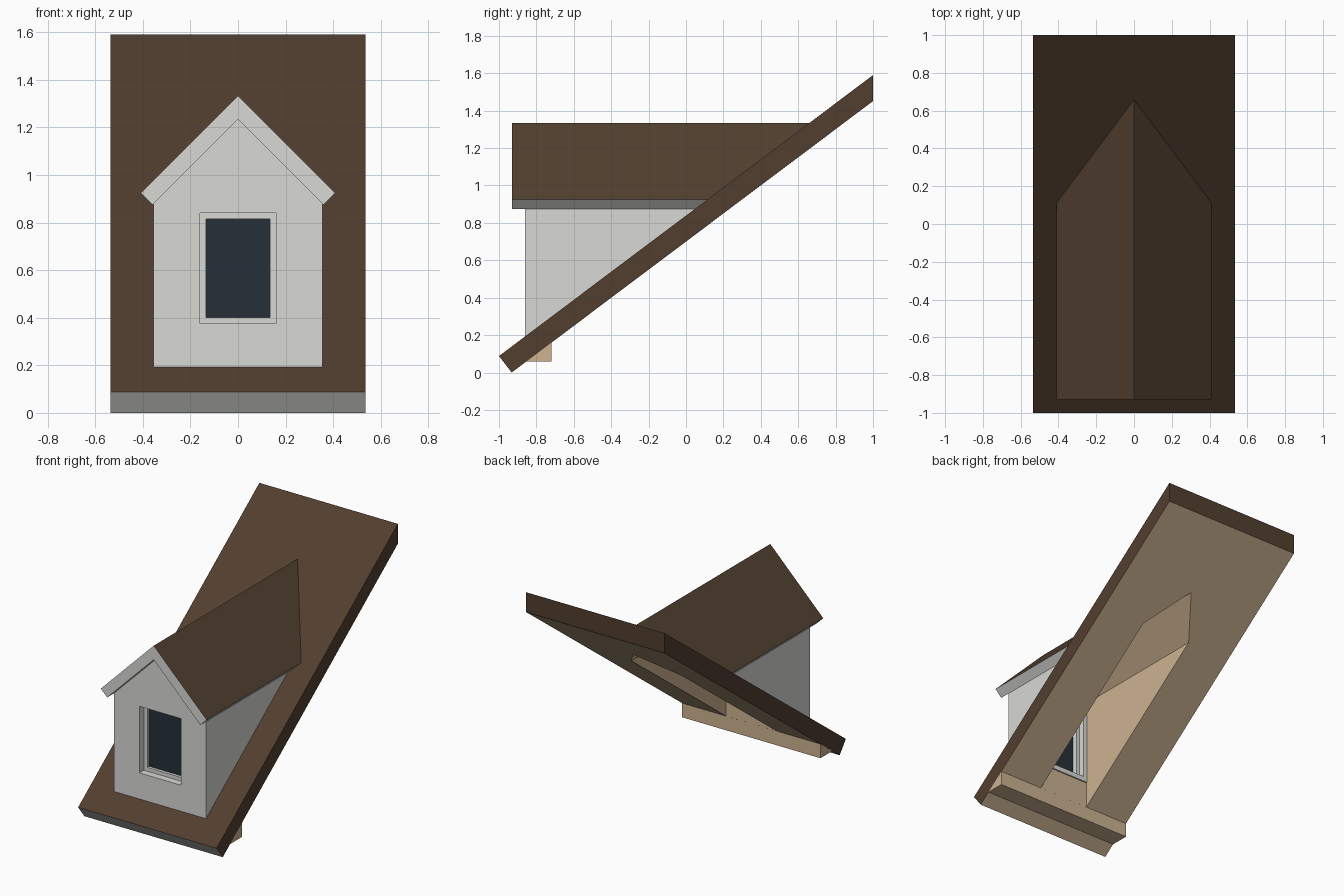
import bpy, bmesh
from mathutils import Vector

if "Cube" in bpy.data.objects:
    bpy.data.objects.remove(bpy.data.objects["Cube"])


def srgb(r, g, b):
    def lin(c):
        c /= 255
        return c / 12.92 if c <= 0.04045 else ((c + 0.055) / 1.055) ** 2.4
    return (lin(r), lin(g), lin(b), 1)


MATS = []
for name, col in (("roof_brown", (82, 63, 47)), ("wall_white", (216, 216, 213)),
                  ("inner_tan", (205, 179, 145)), ("glass_dark", (37, 48, 57))):
    m = bpy.data.materials.new(name)
    m.diffuse_color = srgb(*col)
    m.use_nodes = True
    m.node_tree.nodes["Principled BSDF"].inputs["Base Color"].default_value = m.diffuse_color
    MATS.append(m)
BROWN, WHITE, TAN, GLASS = range(4)

SLOPE, UP = 0.751, 0.088          # main roof slope, top surface height at y = -1


def mid_roof_y(z):
    """y where the height z meets the middle of the main roof slab."""
    return (z - UP + 0.07) / SLOPE - 1


def finish(name, bm, rule):
    bmesh.ops.recalc_face_normals(bm, faces=bm.faces)
    bm.normal_update()
    for f in bm.faces:
        f.material_index = rule(f.normal) if callable(rule) else rule
    me = bpy.data.meshes.new(name)
    bm.to_mesh(me)
    bm.free()
    for m in MATS:
        me.materials.append(m)
    ob = bpy.data.objects.new(name, me)
    bpy.context.collection.objects.link(ob)
    return ob


def loft(name, a, b, rule):
    """Solid between two matching outlines."""
    bm = bmesh.new()
    va = [bm.verts.new(p) for p in a]
    vb = [bm.verts.new(p) for p in b]
    bm.faces.new(va)
    bm.faces.new(vb[::-1])
    n = len(va)
    for i in range(n):
        j = (i + 1) % n
        bm.faces.new((va[i], vb[i], vb[j], va[j]))
    return finish(name, bm, rule)


def along_x(name, yz, half, rule):
    return loft(name, [(-half, y, z) for y, z in yz], [(half, y, z) for y, z in yz], rule)


def along_y(name, xz, front, back, rule):
    """Extrude an x-z profile; back is a y value or a function of z."""
    end = back if callable(back) else (lambda z: back)
    return loft(name, [(x, front, z) for x, z in xz], [(x, end(z), z) for x, z in xz], rule)


def house(half, bottom, peak):
    """Pentagon with a 45 degree gable."""
    return [(-half, bottom), (half, bottom), (half, peak - half), (0, peak), (-half, peak - half)]


def rect(half, z0, z1):
    return [(-half, z0), (half, z0), (half, z1), (-half, z1)]


def ring(name, half, z0, z1, width, front, back):
    bm = bmesh.new()
    o = [bm.verts.new((x, front, z)) for x, z in rect(half, z0, z1)]
    i = [bm.verts.new((x, front, z)) for x, z in rect(half - width, z0 + width, z1 - width)]
    faces = [bm.faces.new((o[k], o[(k + 1) % 4], i[(k + 1) % 4], i[k])) for k in range(4)]
    ext = bmesh.ops.extrude_face_region(bm, geom=faces, use_keep_orig=True)
    bmesh.ops.translate(bm, vec=Vector((0, back - front, 0)),
                        verts=[v for v in ext["geom"] if isinstance(v, bmesh.types.BMVert)])
    return finish(name, bm, WHITE)


def cut(ob, cutter):
    mod = ob.modifiers.new("cut", 'BOOLEAN')
    mod.operation, mod.solver, mod.object = 'DIFFERENCE', 'EXACT', cutter
    bpy.context.view_layer.objects.active = ob
    bpy.ops.object.modifier_apply(modifier=mod.name)


# Main roof slab: tan underside, white front edge
slab = along_x("main_roof", [(-1, UP), (-0.932, 0), (1, 1.451), (1, 1.59)], 0.535,
               lambda n: TAN if n.z < -0.7 else WHITE if n.y < -0.7 else BROWN)

# Dormer walls, running into the slab
walls = along_y("dormer_walls", house(0.355, 0.14, 1.235), -0.86, mid_roof_y, WHITE)

# Hollow inside and window opening
cavity = along_y("cavity_cutter", house(0.195, -0.2, 1.14), -0.72, 0.95, TAN)
opening = along_y("window_cutter", rect(0.16, 0.375, 0.84), -1, -0.6, WHITE)
cut(slab, cavity)
cut(walls, cavity)
cut(walls, opening)
# Inner face of the front wall is tan
for p in walls.data.polygons:
    if p.normal.y > 0.9 and abs(p.center.y + 0.72) < 0.01:
        p.material_index = TAN
for c in (cavity, opening):
    bpy.data.objects.remove(c)

# Dormer gable roof: brown slopes, white edges and soffit
along_y("dormer_roof", [(0, 1.333), (0.409, 0.924), (0.36, 0.875), (0, 1.235),
                        (-0.36, 0.875), (-0.409, 0.924)], -0.93, mid_roof_y,
        lambda n: BROWN if n.z > 0.3 else WHITE)

# Foot of the front wall, showing under the roof slab
along_x("wall_foot", [(-0.852, 0.06), (-0.72, 0.06), (-0.72, 0.159)], 0.535, TAN)

# Window
ring("window_frame", 0.16, 0.375, 0.84, 0.026, -0.81, -0.75)
ring("inner_casing", 0.194, 0.341, 0.874, 0.034, -0.72, -0.71)
along_y("window_glass", rect(0.137, 0.398, 0.817), -0.79, -0.782, GLASS)
